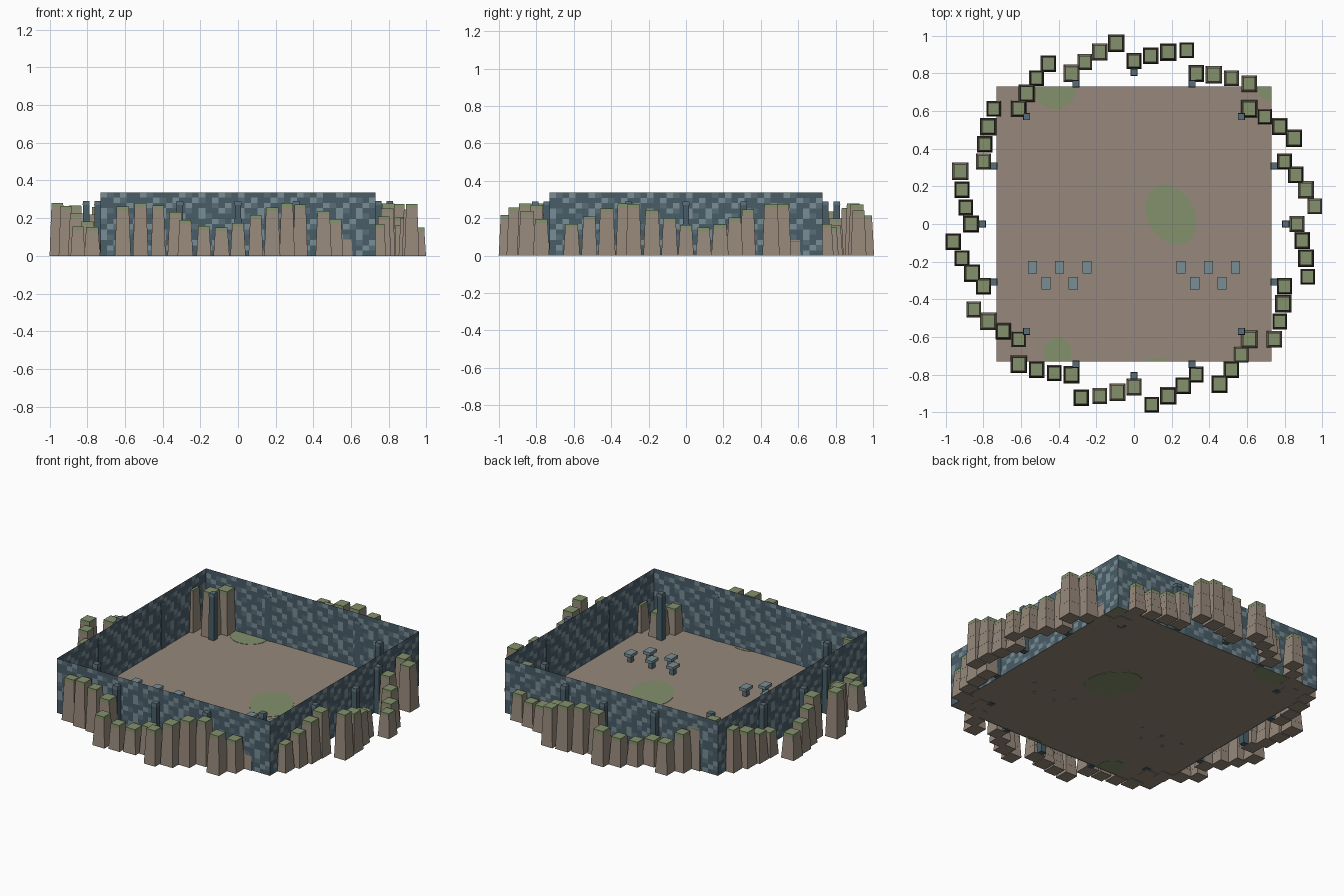
import bpy, bmesh, math
from mathutils import Matrix, Vector

cube = bpy.data.objects.get("Cube")
if cube:
    bpy.data.objects.remove(cube, do_unlink=True)


def material(name, r, g, b):
    m = bpy.data.materials.new(name)
    m.use_nodes = True
    m.diffuse_color = (r, g, b, 1)
    m.node_tree.nodes["Principled BSDF"].inputs["Base Color"].default_value = (r, g, b, 1)
    return m


EARTH = material("earth brown", 0.31, 0.25, 0.20)
MOSS = material("moss green", 0.23, 0.28, 0.15)
DARK = material("dark slate", 0.065, 0.11, 0.14)
MID = material("mid slate", 0.10, 0.155, 0.19)
PALE = material("pale slate", 0.19, 0.27, 0.30)

HALF = 0.73      # half width of the floor
WALL_H = 0.337


def finish(name, bm, *mats):
    mesh = bpy.data.meshes.new(name)
    bm.to_mesh(mesh)
    bm.free()
    for m in mats:
        mesh.materials.append(m)
    obj = bpy.data.objects.new(name, mesh)
    bpy.context.collection.objects.link(obj)
    return obj


def frustum(bm, x, y, z0, z1, bottom, top, mat=0):
    """Four-sided tapered block; bottom and top are (width, depth)."""
    rings = []
    for z, (w, d) in ((z0, bottom), (z1, top)):
        rings.append([bm.verts.new((x + sx * w / 2, y + sy * d / 2, z))
                      for sx, sy in ((-1, -1), (1, -1), (1, 1), (-1, 1))])
    low, high = rings
    faces = [bm.faces.new(low[::-1]), bm.faces.new(high)]
    for i in range(4):
        j = (i + 1) % 4
        faces.append(bm.faces.new((low[i], low[j], high[j], high[i])))
    for f in faces:
        f.material_index = mat


# Floor
bm = bmesh.new()
bmesh.ops.create_grid(bm, x_segments=1, y_segments=1, size=HALF,
                      matrix=Matrix.Translation((0, 0, 0.003)))
finish("floor", bm, EARTH)


# Moss patches, clipped at the floor edge and showing on both sides
def moss_patch(name, x, y, rx, ry, turn=0):
    bm = bmesh.new()
    spin = Matrix.Rotation(turn, 3, "Z")
    ring = []
    for i in range(24):
        a = math.tau * i / 24
        p = spin @ Vector((rx * math.cos(a), ry * math.sin(a), 0))
        ring.append(bm.verts.new((p.x + x, p.y + y, 0.001)))
    base = bm.faces.new(ring)
    for axis in (Vector((1, 0, 0)), Vector((0, 1, 0))):
        for s in (-1, 1):
            bmesh.ops.bisect_plane(bm, geom=bm.verts[:] + bm.edges[:] + bm.faces[:],
                                   plane_co=axis * s * HALF, plane_no=axis * s,
                                   clear_outer=True)
    ext = bmesh.ops.extrude_face_region(bm, geom=bm.faces[:])
    bmesh.ops.translate(bm, vec=(0, 0, 0.004),
                        verts=[v for v in ext["geom"] if isinstance(v, bmesh.types.BMVert)])
    bmesh.ops.recalc_face_normals(bm, faces=bm.faces[:])
    finish(name, bm, MOSS)


moss_patch("moss_centre", 0.195, 0.05, 0.125, 0.17, 0.5)
moss_patch("moss_back", -0.42, 0.71, 0.11, 0.10)
moss_patch("moss_front", -0.405, -0.68, 0.075, 0.08)
moss_patch("moss_corner", 0.73, 0.73, 0.08, 0.08)
moss_patch("moss_edge", 0.12, -0.73, 0.06, 0.02)


# Chequered stone walls, one thin sheet per side
COLS, ROWS = 42, 12
for n, side in enumerate(("front", "right", "back", "left")):
    bm = bmesh.new()
    place = (Matrix.Rotation(n * math.pi / 2, 4, "Z")
             @ Matrix.Translation((0, -HALF, WALL_H / 2))
             @ Matrix.Rotation(math.pi / 2, 4, "X"))
    bmesh.ops.create_grid(bm, x_segments=COLS, y_segments=ROWS, size=1)
    for f in bm.faces:
        c = f.calc_center_median()
        col = int((c.x + 1) / 2 * COLS)
        row = int((c.y + 1) / 2 * ROWS)
        step = (col + 2 * row + row // 4) % 6
        f.material_index = 2 if step in (0, 3) and (col + row) % 5 else (1 if step == 1 else 0)
    bmesh.ops.transform(bm, verts=bm.verts[:],
                        matrix=place @ Matrix.Diagonal((HALF, WALL_H / 2, 1, 1)))
    finish(side + "_wall", bm, DARK, MID, PALE)


# Ring of tapered rock pillars in stepped groups of four, with mossy caps
COUNT, TIERS, CAP = 64, 3, 0.02
for i in range(COUNT):
    a = math.tau * i / COUNT
    r = 0.865 + 0.033 * (i % 4)
    x, y = r * math.cos(a), -r * math.sin(a)
    height = 0.215 + 0.065 * math.sin(7 * a - 0.9)
    base = 0.078 + 0.004 * (i % 3)
    bm = bmesh.new()
    body = height - CAP

    def size(t):
        w = base * (1 - 0.22 * t)
        return w, w * 1.08

    for k in range(TIERS):
        t0, t1 = k / TIERS, (k + 1) / TIERS
        frustum(bm, x, y, body * t0, body * t1, size(t0), size(t1 + 0.06))
    frustum(bm, x, y, body, height, size(1), size(1.08), 1)
    finish(f"rock_pillar_{i + 1}", bm, EARTH, MOSS)


# Slim stone posts just inside the pillar ring
for i in range(16):
    a = math.tau * i / 16
    x, y = 0.806 * math.cos(a), 0.806 * math.sin(a)
    bm = bmesh.new()
    frustum(bm, x, y, 0, 0.27, (0.036, 0.036), (0.034, 0.034))
    frustum(bm, x, y, 0.27, 0.29, (0.038, 0.038), (0.034, 0.034), 1)
    finish(f"stone_post_{i + 1}", bm, DARK, MID)


# Small pedestal tables, two mirrored groups in staggered rows
for label, s in (("left", 1), ("right", -1)):
    for n in range(5):
        x = s * (0.25 + 0.0725 * n)
        y = -0.23 if n % 2 == 0 else -0.315
        bm = bmesh.new()
        frustum(bm, x, y, 0.003, 0.042, (0.026, 0.03), (0.026, 0.03), 1)
        frustum(bm, x, y, 0.042, 0.06, (0.048, 0.065), (0.048, 0.065))
        finish(f"{label}_table_{n + 1}", bm, PALE, MID)
